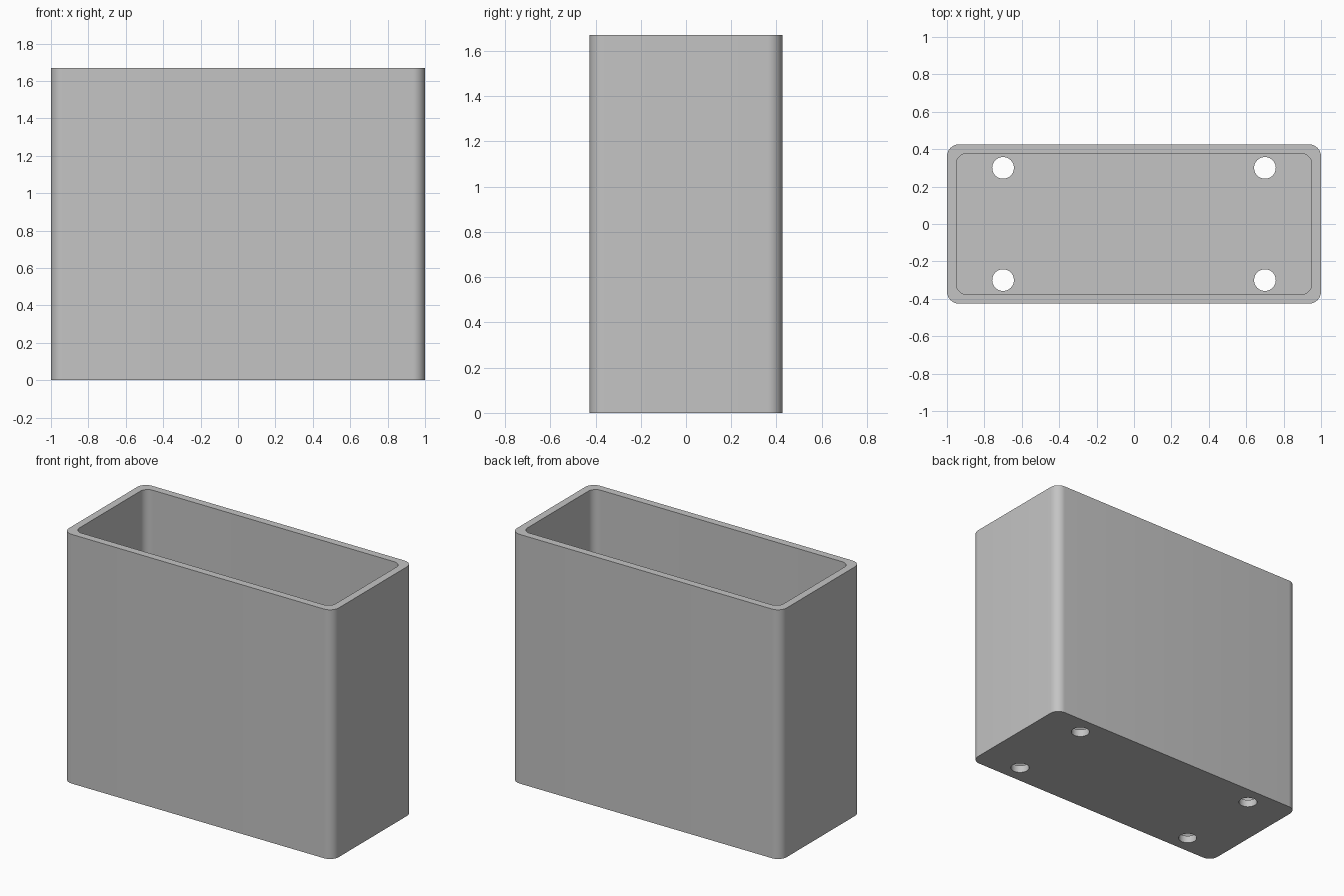
import bpy, bmesh, math

default = bpy.data.objects.get("Cube")
if default:
    bpy.data.objects.remove(default, do_unlink=True)

HEIGHT, FLOOR = 1.67, 0.05
HALF_X, HALF_Y, WALL = 1.0, 0.426, 0.05
HOLE_X, HOLE_Y, HOLE_R = 0.70, 0.30, 0.058

# Material
grey = bpy.data.materials.new("neutral grey")
grey.use_nodes = True
colour = (0.55, 0.55, 0.55, 1)
grey.diffuse_color = colour
grey.node_tree.nodes["Principled BSDF"].inputs["Base Color"].default_value = colour


def rounded_rect(hx, hy, r, steps=10):
    """Counter-clockwise outline of a rectangle with rounded corners."""
    points = []
    for corner, (sx, sy) in enumerate([(1, 1), (-1, 1), (-1, -1), (1, -1)]):
        for i in range(steps + 1):
            a = (corner + i / steps) * math.pi / 2
            points.append((sx * (hx - r) + r * math.cos(a),
                           sy * (hy - r) + r * math.sin(a)))
    return points


def circle(cx, cy, r, sides=40):
    return [(cx + r * math.cos(math.tau * i / sides),
             cy + r * math.sin(math.tau * i / sides)) for i in range(sides)]


def prism(name, outline, z0, z1):
    """Solid extrusion of an outline from z0 up to z1."""
    bm = bmesh.new()
    face = bm.faces.new([bm.verts.new((x, y, z0)) for x, y in outline])
    top = bmesh.ops.extrude_face_region(bm, geom=[face])["geom"]
    bmesh.ops.translate(bm, vec=(0, 0, z1 - z0),
                        verts=[v for v in top if isinstance(v, bmesh.types.BMVert)])
    bmesh.ops.recalc_face_normals(bm, faces=bm.faces)
    mesh = bpy.data.meshes.new(name)
    bm.to_mesh(mesh)
    bm.free()
    mesh.materials.append(grey)
    obj = bpy.data.objects.new(name, mesh)
    bpy.context.collection.objects.link(obj)
    return obj


# Outer body
box = prism("open_box", rounded_rect(HALF_X, HALF_Y, 0.065), 0, HEIGHT)

# Cavity and four floor holes
cutters = [prism("cavity_cutter",
                 rounded_rect(HALF_X - WALL, HALF_Y - WALL, 0.055),
                 FLOOR, HEIGHT + 0.2)]
for sx in (-1, 1):
    for sy in (-1, 1):
        cutters.append(prism("hole_cutter", circle(sx * HOLE_X, sy * HOLE_Y, HOLE_R),
                             -0.1, FLOOR + 0.1))

bpy.ops.object.select_all(action="DESELECT")
box.select_set(True)
bpy.context.view_layer.objects.active = box
for cutter in cutters:
    cutter.hide_render = True
    cut = box.modifiers.new("cut", "BOOLEAN")
    cut.operation = "DIFFERENCE"
    cut.solver = "EXACT"
    cut.object = cutter
    bpy.ops.object.modifier_apply(modifier=cut.name)
    bpy.data.objects.remove(cutter, do_unlink=True)

# Smooth rounded corners, crisp rims
bpy.ops.object.shade_smooth_by_angle(angle=math.radians(30))
